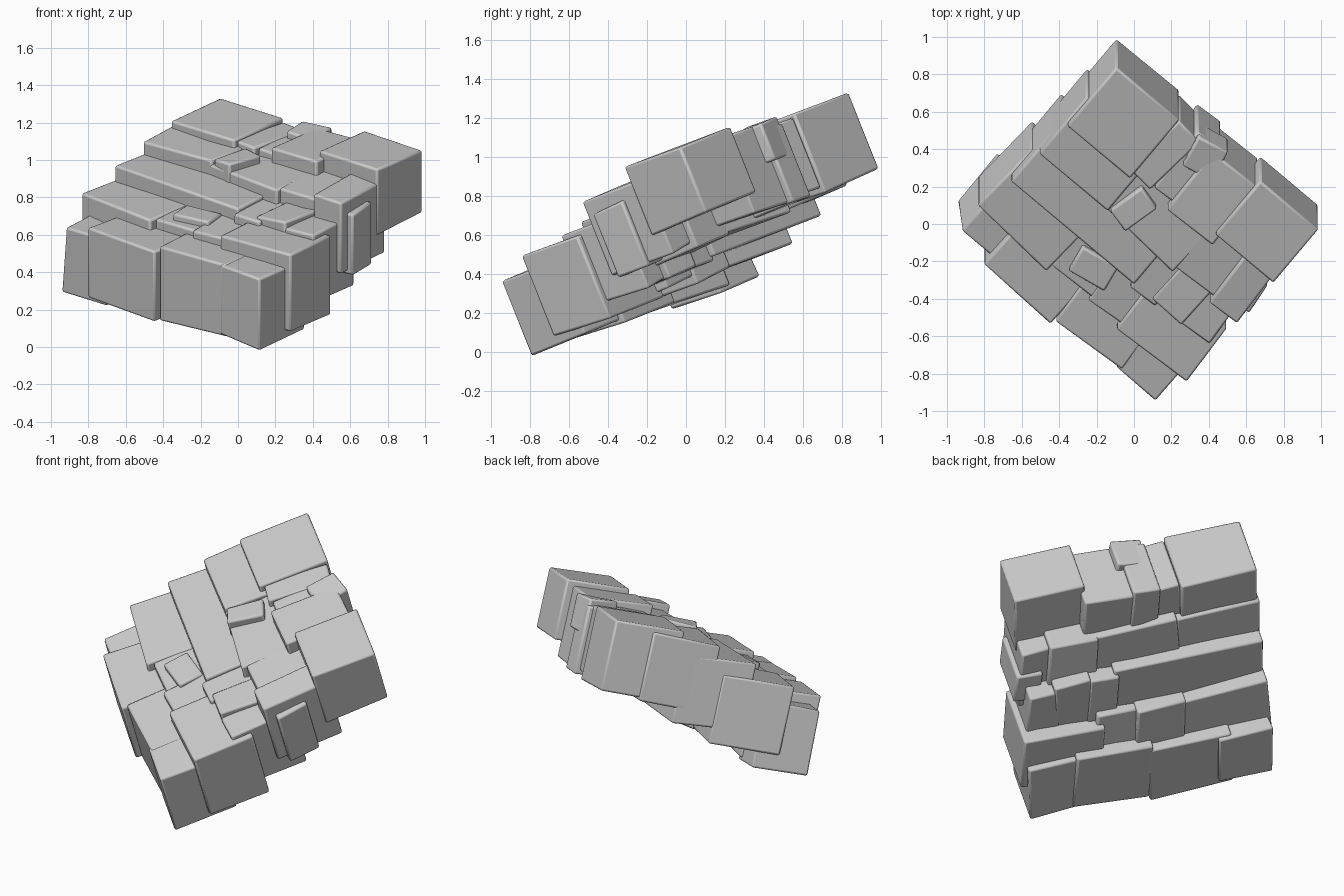
import bpy, bmesh, math, random
from mathutils import Vector

if "Cube" in bpy.data.objects:
    bpy.data.objects.remove(bpy.data.objects["Cube"])

random.seed(4)
C, S = math.cos(math.radians(40)), math.sin(math.radians(40))
SLOPE = 0.384                      # the whole slab tilts up toward the back
DOWN = Vector((0, 0.37, -0.93))    # block sides run square to that tilt


def top_point(u, v, h):
    """u runs along a course, v across the courses, h is height above the tilted plane."""
    x, y = C * u + S * v, -S * u + C * v
    return Vector((x, y, h + SLOPE * y))


def block(name, u0, u1, v0, v1, h, depth, yaw=0, flare=0.0):
    cu, cv = (u0 + u1) / 2, (v0 + v1) / 2
    c, s = math.cos(math.radians(yaw)), math.sin(math.radians(yaw))
    top, bot = [], []
    for u, v in ((u0, v0), (u1, v0), (u1, v1), (u0, v1)):
        du, dv = u - cu, v - cv
        ru, rv = cu + c * du - s * dv, cv + s * du + c * dv
        p = top_point(ru, rv, h + random.uniform(-0.012, 0.012))
        top.append(p)
        out = top_point(cu + (ru - cu) * (1 + flare), rv, h) - top_point(ru, rv, h)
        bot.append(p + out + DOWN * (depth + random.uniform(-0.012, 0.012)))
    bm = bmesh.new()
    t = [bm.verts.new(p) for p in top]
    b = [bm.verts.new(p) for p in bot]
    bm.faces.new(t)
    bm.faces.new(b[::-1])
    for i in range(4):
        j = (i + 1) % 4
        bm.faces.new((t[j], t[i], b[i], b[j]))
    bmesh.ops.recalc_face_normals(bm, faces=bm.faces)
    me = bpy.data.meshes.new(name)
    bm.to_mesh(me)
    bm.free()
    ob = bpy.data.objects.new(name, me)
    bpy.context.collection.objects.link(ob)
    bev = ob.modifiers.new("worn_edges", "BEVEL")
    bev.width, bev.segments = 0.012, 2
    bpy.ops.object.select_all(action='DESELECT')
    ob.select_set(True)
    bpy.context.view_layer.objects.active = ob
    bpy.ops.object.shade_smooth_by_angle(angle=math.radians(35))


# Each course from the low front to the high back:
# u start, u end, v front, v back, top height, depth, yaw, bottom flare
courses = [
    [(-.68, -.43, -.62, -.29, .66, .39, 0, .25),
     (-.47, .01, -.69, -.30, .715, .41, -2),
     (.0, .44, -.655, -.27, .73, .42, 4),
     (.42, .70, -.65, -.28, .725, .41, -1)],
    [(-.69, -.18, -.48, -.06, .775, .40, -4),
     (-.20, .08, -.45, -.06, .77, .41, 2),
     (.06, .32, -.46, -.07, .79, .40, 5),
     (.28, .75, -.48, -.12, .815, .45, 3)],
    [(-.65, .21, -.25, .17, .875, .41, 0),
     (.19, .36, -.27, .15, .85, .40, 3),
     (.34, .55, -.25, .16, .865, .41, -2),
     (.52, .71, -.24, .13, .845, .40, 4)],
    [(-.63, -.15, -.04, .36, .965, .41, 0),
     (-.17, .34, -.05, .37, .95, .40, -4),
     (.31, .59, -.03, .36, .945, .41, 3),
     (.57, .755, -.06, .33, .985, .41, 3)],
    [(-.61, -.17, .17, .58, 1.02, .43, 0),
     (-.19, -.03, .20, .57, .985, .38, -6),
     (-.05, .11, .22, .60, .99, .40, 3),
     (.08, .39, .175, .57, 1.03, .42, 2),
     (.37, .775, .235, .61, 1.06, .37, 0)],
]
for r, row in enumerate(courses, 1):
    for k, b in enumerate(row, 1):
        block(f"course_{r}_block_{k}", *b)

# Thin split slabs leaning on the tops and ends
block("back_chip", -.02, .16, .42, .60, 1.025, .2, 12)
block("middle_chip", -.12, .02, -.05, .16, .985, .2, -14)
block("front_chip", -.12, .10, -.40, -.25, .80, .2, 10)
block("end_slab", .62, .77, .02, .20, .90, .36, 6)
